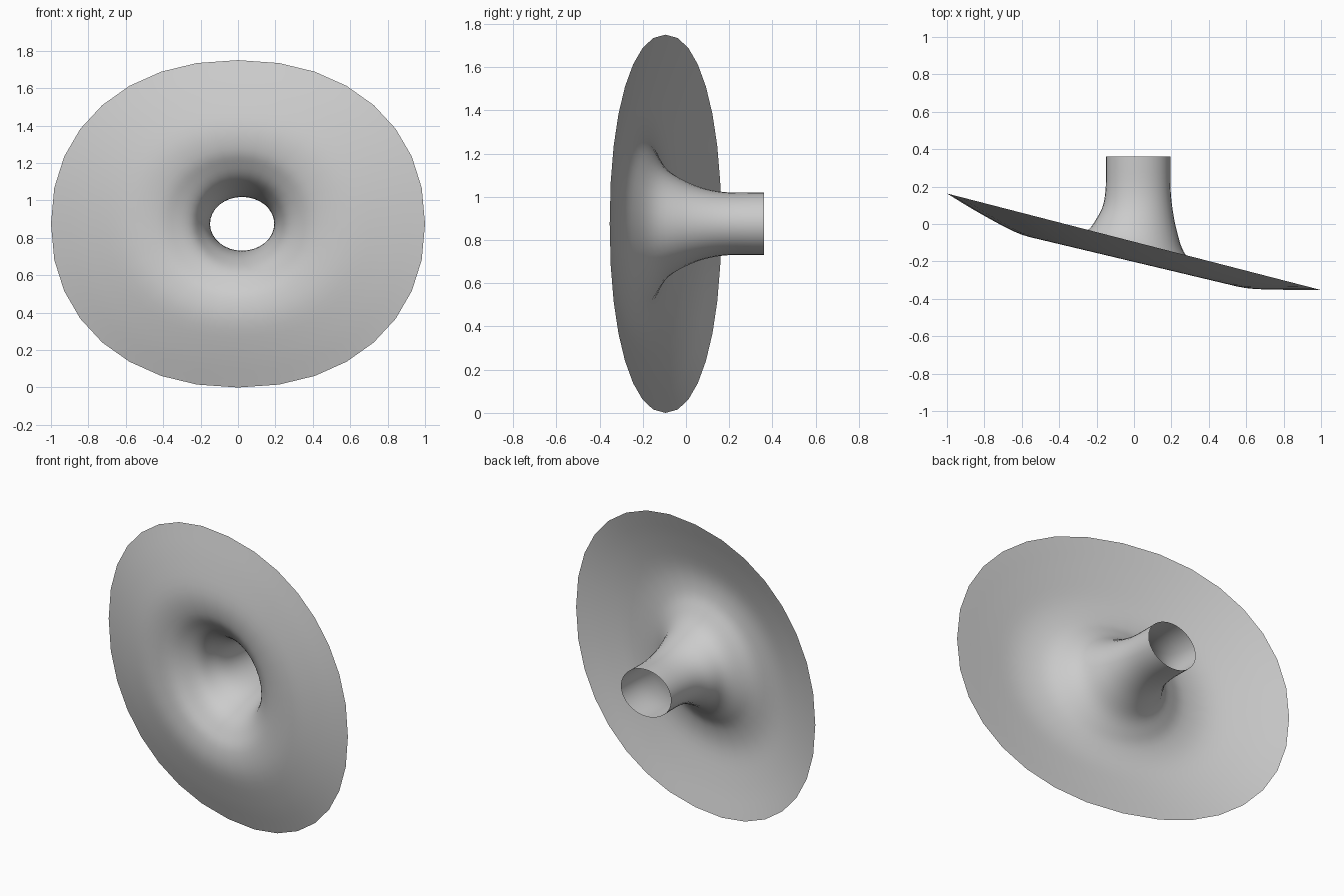
import bpy, bmesh
from math import sin, cos, pi
from mathutils import Vector

if "Cube" in bpy.data.objects:
    bpy.data.objects.remove(bpy.data.objects["Cube"])

SEGS = 32
STEPS = 4

# Cross-sections from the pipe end to the rim:
# centre x, half width, half height, centre y, sideways slope
rings = [Vector(r) for r in [
    (.022, .172, .145, .36, 0),
    (.022, .173, .145, .20, -.01),
    (.020, .186, .162, .09, -.05),
    (.012, .216, .198, -.005, -.13),
    (.008, .258, .250, -.092, -.22),
    (.005, .335, .318, -.150, -.25),
    (.000, .440, .400, -.192, -.243),
    (.000, .600, .525, -.200, -.238),
    (.000, .800, .700, -.154, -.247),
    (.000, 1.00, .875, -.095, -.258),
]]


def spline(p0, p1, p2, p3, t):
    return .5 * (2 * p1 + (p2 - p0) * t + (2 * p0 - 5 * p1 + 4 * p2 - p3) * t * t
                 + (3 * p1 - p0 - 3 * p2 + p3) * t ** 3)


def spow(v, e):
    return abs(v) ** e * (1 if v >= 0 else -1)


# Smooth the cross-sections between the key rings
pts = [2 * rings[0] - rings[1]] + rings + [2 * rings[-1] - rings[-2]]
fine = [spline(*pts[i:i + 4], k / STEPS) for i in range(len(rings) - 1) for k in range(STEPS)]
fine.append(rings[-1])

# Skin the flared horn as one open surface
bm = bmesh.new()
loops = []
for cx, rx, rz, y, slope in fine:
    loop = []
    for j in range(SEGS):
        a = 2 * pi * j / SEGS
        e = 1 - .074 * min(1, max(0, (rx - .17) / .6))
        dx = rx * spow(cos(a), e)
        loop.append(bm.verts.new((cx + dx, y + slope * dx, .875 + rz * spow(sin(a), e))))
    loops.append(loop)
for a, b in zip(loops, loops[1:]):
    for j in range(SEGS):
        k = (j + 1) % SEGS
        bm.faces.new((a[j], a[k], b[k], b[j])).smooth = True
bmesh.ops.recalc_face_normals(bm, faces=bm.faces)
mesh = bpy.data.meshes.new("flared_horn")
bm.to_mesh(mesh)
bm.free()
bpy.context.collection.objects.link(bpy.data.objects.new("flared_horn", mesh))
